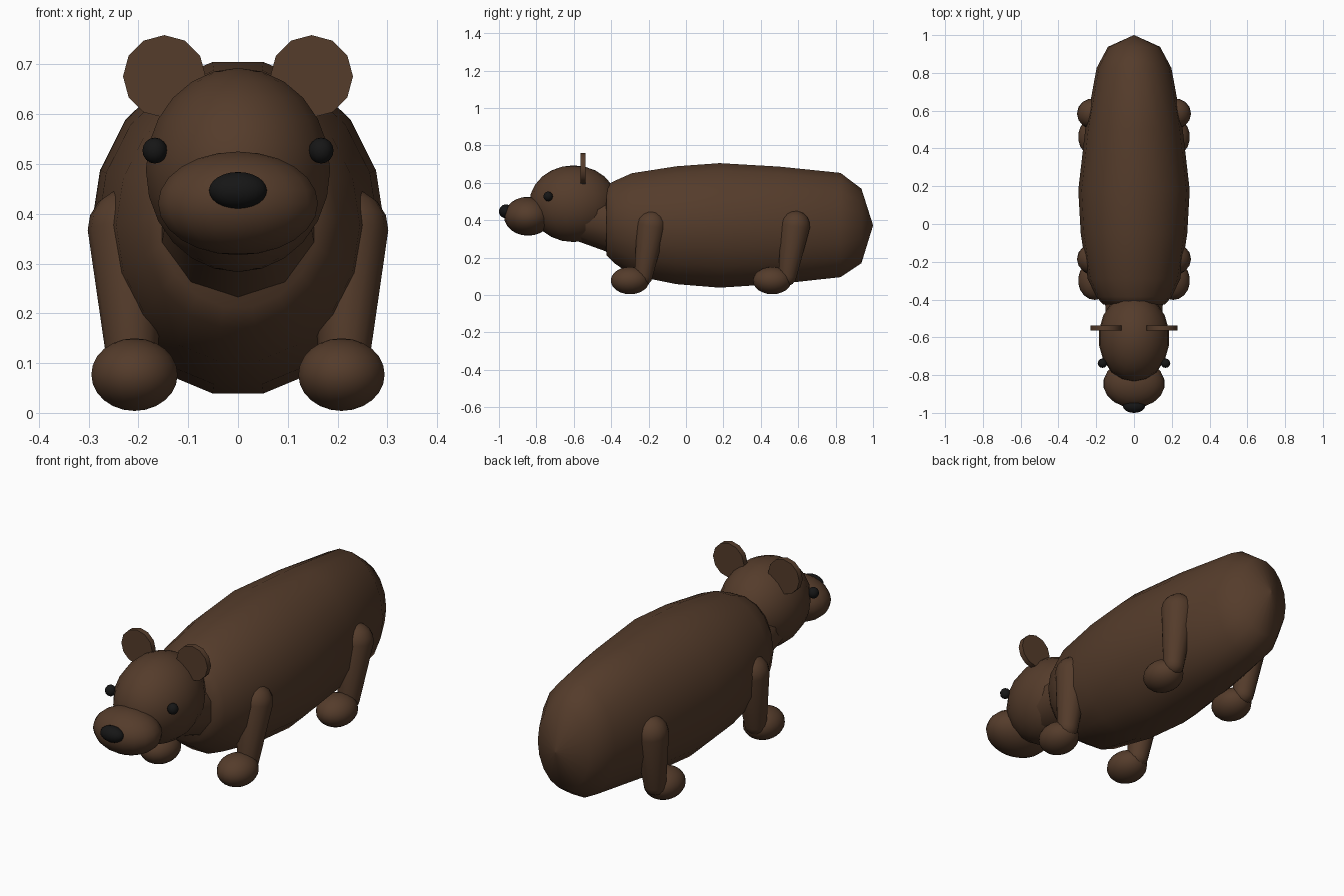
import bpy, bmesh, math
from mathutils import Vector

if "Cube" in bpy.data.objects:
    bpy.data.objects.remove(bpy.data.objects["Cube"])


def material(name, rgb):
    m = bpy.data.materials.new(name)
    m.diffuse_color = (*rgb, 1)
    m.use_nodes = True
    m.node_tree.nodes["Principled BSDF"].inputs["Base Color"].default_value = m.diffuse_color
    return m


FUR = material("fur", (0.09, 0.045, 0.024))
BLACK = material("black", (0.008, 0.008, 0.008))


def finish(ob, name, mat, smooth=True, angle=60):
    ob.name = name
    ob.data.materials.clear()
    ob.data.materials.append(mat)
    bpy.ops.object.select_all(action='DESELECT')
    ob.select_set(True)
    bpy.context.view_layer.objects.active = ob
    if smooth:
        bpy.ops.object.shade_smooth_by_angle(angle=math.radians(angle))
    return ob


def ellipsoid(name, loc, radii, mat=FUR, seg=18, rings=12):
    bpy.ops.mesh.primitive_uv_sphere_add(segments=seg, ring_count=rings, radius=1, location=loc)
    ob = bpy.context.object
    ob.scale = radii
    bpy.ops.object.transform_apply(location=False, rotation=False, scale=True)
    return finish(ob, name, mat)


def loft(name, rings, n, start):
    """Skin rings given as (centre, u axis, v axis), capped at both ends."""
    bm = bmesh.new()
    loops = []
    for c, u, v in rings:
        loops.append([bm.verts.new(Vector(c) + Vector(u) * math.cos(start + math.tau * i / n)
                                   + Vector(v) * math.sin(start + math.tau * i / n)) for i in range(n)])
    for a, b in zip(loops, loops[1:]):
        for i in range(n):
            j = (i + 1) % n
            bm.faces.new((a[i], a[j], b[j], b[i]))
    bm.faces.new(loops[0])
    bm.faces.new(loops[-1])
    bmesh.ops.remove_doubles(bm, verts=bm.verts, dist=1e-4)
    bmesh.ops.recalc_face_normals(bm, faces=bm.faces)
    me = bpy.data.meshes.new(name)
    bm.to_mesh(me)
    bm.free()
    ob = bpy.data.objects.new(name, me)
    bpy.context.collection.objects.link(ob)
    return finish(ob, name, FUR)


# Body: y, centre height, half width, half height
BODY = [(-.44, .40, .001, .001), (-.425, .40, .165, .19), (-.385, .39, .20, .222),
        (-.29, .378, .245, .277), (-.05, .373, .282, .32), (.18, .372, .295, .338),
        (.50, .373, .258, .318), (.826, .374, .198, .283), (.938, .369, .138, .202),
        (1.0, .372, .001, .001)]
loft("body", [((0, y, z), (rx, 0, 0), (0, 0, rz)) for y, z, rx, rz in BODY], 18, 0)

# Neck: ten-sided sleeve between head and body
loft("neck", [((0, y, z), (r, 0, 0), (0, 0, r)) for y, z, r in
              [(-.60, .445, .15), (-.35, .37, .165)]], 10, math.pi / 2)

# Head
ellipsoid("head", (0, -.602, .488), (.188, .236, .205))
ellipsoid("muzzle", (0, -.845, .421), (.163, .128, .104))
ellipsoid("nose", (0, -.963, .447), (.059, .037, .037), BLACK)


def limb(name, top, bottom, r0, r1, n=14):
    """Tapered leg with rounded ends."""
    a, b = Vector(top), Vector(bottom)
    d = (b - a).normalized()
    u = Vector((1, 0, 0))
    u = (u - d * u.dot(d)).normalized()
    v = d.cross(u)
    steps = [math.radians(t) for t in (89.5, 67, 45, 22, 0)]
    spec = [(a - d * r0 * math.sin(t), r0 * math.cos(t)) for t in steps]
    spec += [(b + d * r1 * math.sin(t), r1 * math.cos(t)) for t in reversed(steps)]
    return loft(name, [(c, u * r, v * r) for c, r in spec], n, 0)


# Paired parts
for s, side in ((-1, "left"), (1, "right")):
    ellipsoid(side + "_eye", (s * .167, -.737, .527), (.025, .025, .026), BLACK, 12, 8)
    bpy.ops.mesh.primitive_cylinder_add(vertices=12, radius=.083, depth=.027,
                                        location=(s * .148, -.55, .676),
                                        rotation=(math.pi / 2, 0, 0))
    finish(bpy.context.object, side + "_ear", FUR, angle=35)
    for dy, end in ((0, "front"), (.77, "rear")):
        limb(f"{side}_{end}_leg", (s * .222, -.185 + dy, .37), (s * .213, -.228 + dy, .10), .08, .05)
        ellipsoid(f"{side}_{end}_paw", (s * .208, -.299 + dy * .987, .077), (.088, .103, .073))
